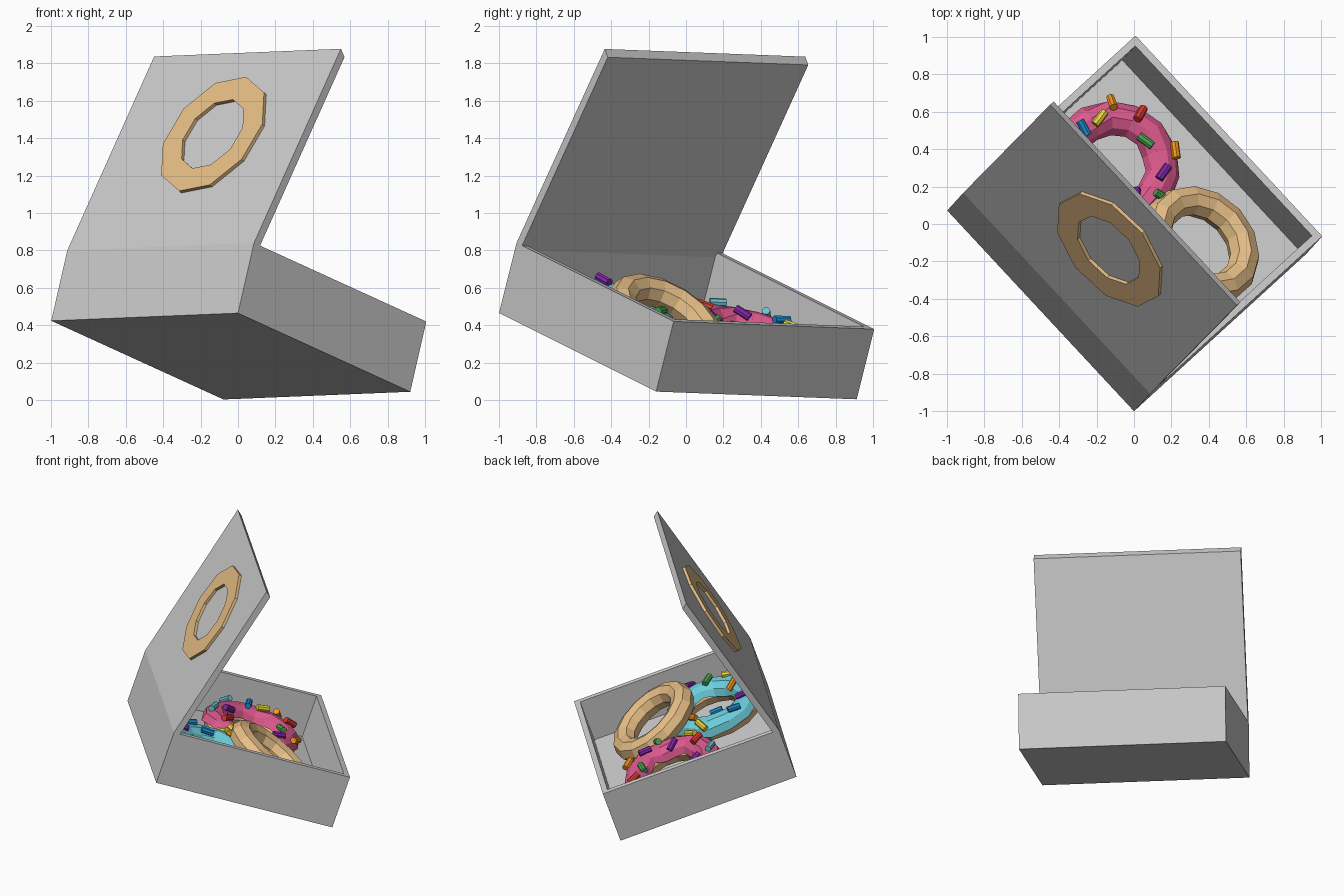
import bpy, bmesh, random
from math import sin, cos, pi, radians
from mathutils import Matrix, Vector

if "Cube" in bpy.data.objects:
    bpy.data.objects.remove(bpy.data.objects["Cube"])

random.seed(4)

# Tilted frame of the box: X = hinge to front, Y = along hinge, Z = box height
vx = Vector((0.92, 0.84, -0.42)).normalized()
vy = Vector((-1.0, 1.07, -0.04))
vy = (vy - vx * vy.dot(vx)).normalized()
vz = vx.cross(vy)
FRAME = Matrix.Translation((0, -1.0, 0.465)) @ Matrix((vx, vy, vz)).transposed().to_4x4()
DEPTH, WIDTH, HEIGHT, WALL, FLOOR = 1.315, 1.465, 0.396, 0.04, 0.075
R, r = 0.265, 0.083


def material(name, rgb):
    m = bpy.data.materials.new(name)
    m.diffuse_color = (*rgb, 1)
    m.use_nodes = True
    m.node_tree.nodes["Principled BSDF"].inputs["Base Color"].default_value = m.diffuse_color
    return m


DOUGH = material("dough", (0.80, 0.52, 0.24))
PINK = material("pink_icing", (0.72, 0.10, 0.27))
BLUE = material("blue_icing", (0.15, 0.62, 0.72))
COLOURS = {k: material("sprinkle_" + k, c) for k, c in dict(
    orange=(0.90, 0.30, 0.01), yellow=(0.85, 0.70, 0.04), red=(0.75, 0.04, 0.03),
    green=(0.06, 0.38, 0.08), purple=(0.22, 0.02, 0.40), blue=(0.01, 0.25, 0.60),
    cyan=(0.15, 0.55, 0.65)).items()}


def finish(name, bm, mat=None, local=Matrix()):
    bmesh.ops.recalc_face_normals(bm, faces=bm.faces)
    bm.transform(FRAME @ local)
    me = bpy.data.meshes.new(name)
    bm.to_mesh(me)
    bm.free()
    ob = bpy.data.objects.new(name, me)
    bpy.context.collection.objects.link(ob)
    if mat:
        me.materials.append(mat)
    return ob


def block(name, lo, hi):
    bm = bmesh.new()
    size = [b - a for a, b in zip(lo, hi)]
    mid = [(a + b) / 2 for a, b in zip(lo, hi)]
    bmesh.ops.create_cube(bm, size=1, matrix=Matrix.Translation(mid) @ Matrix.Diagonal((*size, 1)))
    finish(name, bm)


def sweep_ring(name, sections, mat, local):
    """Join closed cross-sections into a ring."""
    bm = bmesh.new()
    loops = [[bm.verts.new(p) for p in s] for s in sections]
    n = len(loops[0])
    for i, a in enumerate(loops):
        b = loops[(i + 1) % len(loops)]
        for k in range(n):
            bm.faces.new((a[k], a[(k + 1) % n], b[(k + 1) % n], b[k]))
    finish(name, bm, mat, local)


def around(angle, rad, z):
    return (rad * cos(angle), rad * sin(angle), z)


def donut(name, local, icing=None, sprinkles=()):
    seg = 14
    turn = [2 * pi * i / seg for i in range(seg)]
    # dough
    sweep_ring(name + "_dough", [[around(a, R + r * cos(2 * pi * k / 8), r * sin(2 * pi * k / 8))
                                  for k in range(8)] for a in turn], DOUGH, local)
    if not icing:
        return
    # icing shell with uneven drips
    sections = []
    for a in turn:
        t0, t1 = radians(random.uniform(-12, 22)), radians(random.uniform(160, 190))
        arc = [t0 + (t1 - t0) * k / 5 for k in range(6)]
        sections.append([around(a, R + (r + 0.014) * cos(t), (r + 0.014) * sin(t)) for t in arc]
                        + [around(a, R + 0.06 * cos(t), 0.06 * sin(t)) for t in (t1, t0)])
    sweep_ring(name + "_icing", sections, icing, local)
    # sprinkles
    for i, (deg, colour) in enumerate(sprinkles):
        a = radians(deg)
        tilt = radians((50, 95, 70, 125)[i % 4])
        place = (Matrix.Rotation(a, 4, 'Z') @ Matrix.Translation((R, 0, 0))
                 @ Matrix.Rotation(pi / 2 - tilt, 4, 'Y') @ Matrix.Translation((0, 0, r + 0.024))
                 @ Matrix.Rotation(random.uniform(0, pi), 4, 'Z') @ Matrix.Rotation(pi / 2, 4, 'X'))
        bm = bmesh.new()
        bmesh.ops.create_cone(bm, cap_ends=True, segments=8, radius1=0.023, radius2=0.023,
                              depth=0.09, matrix=place)
        finish(f"{name}_sprinkle_{i}", bm, COLOURS[colour], local)


# Open tray
block("box_floor", (0, 0, 0), (DEPTH, WIDTH, FLOOR))
block("hinge_wall", (0, 0, FLOOR), (WALL, WIDTH, HEIGHT))
block("front_wall", (DEPTH - WALL, 0, FLOOR), (DEPTH, WIDTH, HEIGHT))
block("side_wall_a", (WALL, 0, FLOOR), (DEPTH - WALL, WALL, HEIGHT))
block("side_wall_b", (WALL, WIDTH - WALL, FLOOR), (DEPTH - WALL, WIDTH, HEIGHT))

# Raised lid: slanted profile extruded along the hinge
lift, thick = Vector((0.295, 0, 1.194)), Vector((0.038, 0, -0.034))
hinge = Vector((0, 0, HEIGHT))
bm = bmesh.new()
face = bm.faces.new([bm.verts.new(p) for p in (hinge, hinge + lift, hinge + lift + thick, hinge + thick)])
ext = bmesh.ops.extrude_face_region(bm, geom=[face])
bmesh.ops.translate(bm, vec=(0, WIDTH, 0),
                    verts=[g for g in ext["geom"] if isinstance(g, bmesh.types.BMVert)])
finish("lid", bm)

# Flat ten-sided ring on the lid
ly, lz = Vector((0, 1, 0)), lift.normalized()
out = ly.cross(lz)
if out.x > 0:
    out = -out
rim = Matrix((ly, lz, out)).transposed().to_4x4()
rim.translation = hinge + lift * 0.57 + Vector((0, 0.695, 0))
sweep_ring("lid_ring", [[around(radians(28 + 36 * i), q, z) for q, z in
                         ((0.365, 0), (0.365, 0.02), (0.22, 0.02), (0.22, 0))] for i in range(10)],
           DOUGH, rim)

# Three donuts
donut("pink_donut", Matrix.Translation((0.80, 1.035, 0.16)), PINK,
      [(50, "orange"), (68, "yellow"), (21, "red"), (-5, "green"), (-29, "orange"),
       (-54, "purple"), (-80, "green"), (-103, "purple"), (-125, "yellow"), (-150, "red"),
       (172, "cyan"), (146, "purple"), (120, "cyan"), (92, "blue")])
donut("blue_donut", Matrix.Translation((0.405, 0.39, 0.16)), BLUE,
      [(-71, "purple"), (-95, "green"), (-125, "yellow"), (-150, "orange"), (175, "red"),
       (150, "purple"), (118, "blue"), (95, "blue"), (70, "yellow"), (50, "orange"),
       (22, "green"), (-45, "red")])
donut("plain_donut", Matrix.Translation((0.83, 0.41, 0.245)) @ Matrix.Rotation(radians(22), 4, 'Y'))
